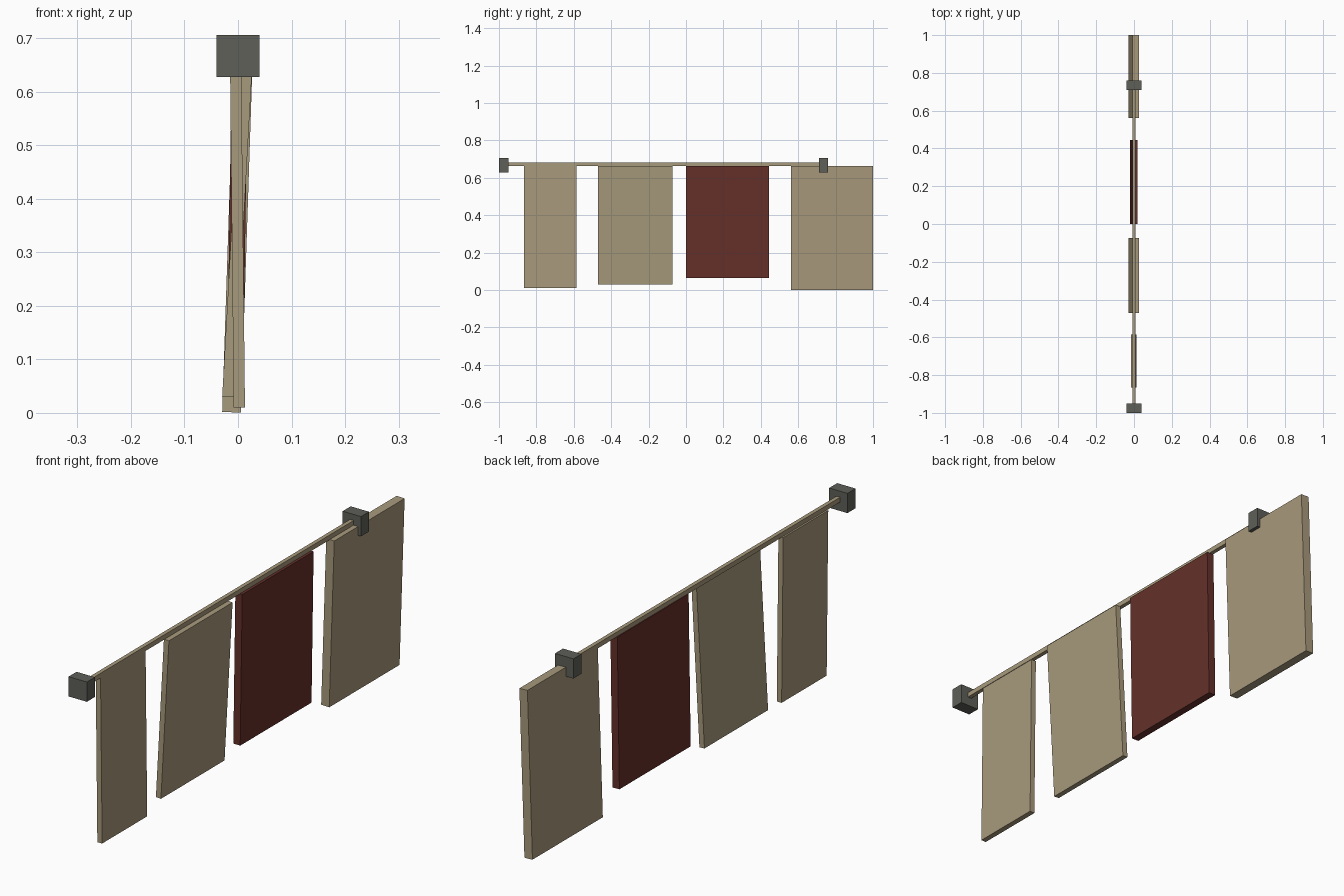
import bpy
import math

cube = bpy.data.objects.get("Cube")
if cube:
    bpy.data.objects.remove(cube, do_unlink=True)


def material(name, rgb):
    mat = bpy.data.materials.new(name)
    mat.use_nodes = True
    mat.diffuse_color = (*rgb, 1)
    mat.node_tree.nodes["Principled BSDF"].inputs["Base Color"].default_value = (*rgb, 1)
    return mat


tan = material("tan wood", (0.39, 0.32, 0.20))
red = material("dark red", (0.13, 0.03, 0.023))
grey = material("grey stone", (0.112, 0.115, 0.098))


def box(name, size, centre, mat, tilt=0.0):
    bpy.ops.mesh.primitive_cube_add(size=1, location=centre)
    obj = bpy.context.object
    obj.name = name
    obj.scale = size
    obj.rotation_euler.y = tilt
    obj.data.materials.append(mat)
    return obj


def panel(name, y0, y1, bottom, thickness, lean, mat):
    # lean is how far the top sits towards +x from the bottom
    top = 0.664
    height = top - bottom
    box(name, (thickness, y1 - y0, height),
        (-0.001, (y0 + y1) / 2, (top + bottom) / 2), mat, math.atan2(lean, height))


# Hanging panels, each swinging at its own angle
panel("front_panel", -0.866, -0.585, 0.01, 0.021, -0.007, tan)
panel("second_panel", -0.47, -0.073, 0.03, 0.022, 0.035, tan)
panel("red_panel", 0.0, 0.445, 0.065, 0.03, 0.009, red)
panel("back_panel", 0.561, 1.0, 0.001, 0.035, 0.022, tan)

# Rail between two end blocks
box("rail", (0.016, 1.71, 0.019), (0, -0.12, 0.6725), tan)
for name, y in (("front_block", -0.975), ("back_block", 0.735)):
    box(name, (0.08, 0.05, 0.078), (0, y, 0.667), grey)
